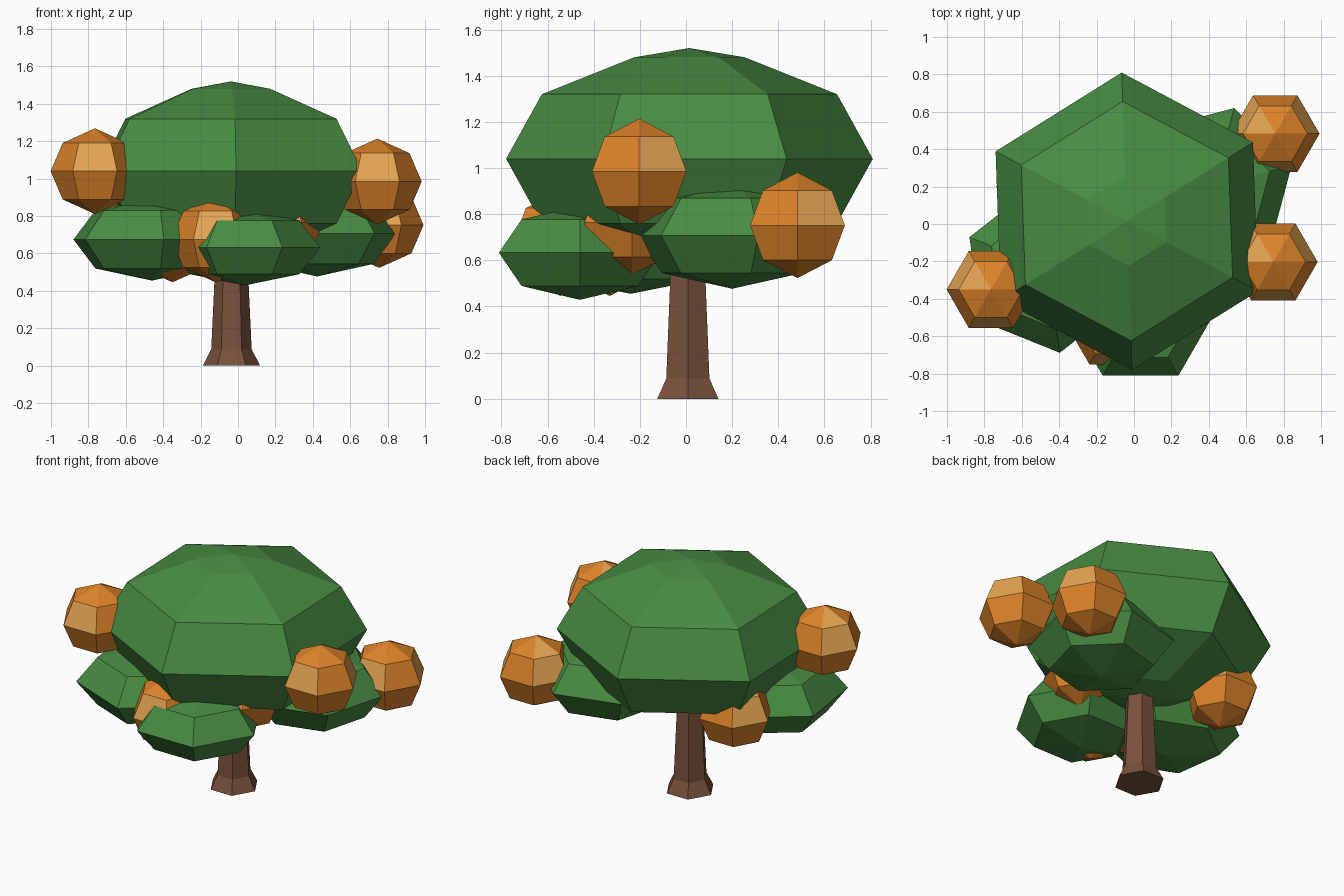
import bpy, bmesh, math

if "Cube" in bpy.data.objects:
    bpy.data.objects.remove(bpy.data.objects["Cube"])


def material(name, rgb):
    m = bpy.data.materials.new(name)
    m.diffuse_color = (*rgb, 1.0)
    m.use_nodes = True
    m.node_tree.nodes["Principled BSDF"].inputs["Base Color"].default_value = m.diffuse_color
    return m


LEAF = material("leaf_green", (0.065, 0.262, 0.055))
ORANGE = material("fruit_orange", (0.72, 0.225, 0.022))
LIGHT = material("fruit_light_orange", (0.77, 0.37, 0.085))
BARK = material("bark_brown", (0.19, 0.083, 0.045))


def lathe(name, profile, center, turn, mats, sides=6):
    """Six-sided solid of revolution; profile holds (radius, height), top to bottom."""
    bm = bmesh.new()
    rings = []
    for r, z in profile:
        if r == 0:
            rings.append([bm.verts.new((0, 0, z))])
            continue
        angles = [math.radians(turn) + math.tau * i / sides for i in range(sides)]
        rings.append([bm.verts.new((r * math.cos(a), r * math.sin(a), z)) for a in angles])
    for up, low in zip(rings, rings[1:]):
        for i in range(sides):
            j = (i + 1) % sides
            if len(up) == 1:
                bm.faces.new((up[0], low[i], low[j]))
            elif len(low) == 1:
                bm.faces.new((up[i], low[0], up[j]))
            else:
                bm.faces.new((up[i], low[i], low[j], up[j]))
    for ring in (rings[0], rings[-1]):
        if len(ring) > 1:
            bm.faces.new(ring)
    bmesh.ops.recalc_face_normals(bm, faces=bm.faces)
    mesh = bpy.data.meshes.new(name)
    bm.to_mesh(mesh)
    bm.free()
    for m in mats:
        mesh.materials.append(m)
    ob = bpy.data.objects.new(name, mesh)
    ob.location = center
    bpy.context.collection.objects.link(ob)
    return ob


def ball_profile(radius, height, steps):
    """Mirror the upper half (radius, height factors) below the equator."""
    upper = [(0, 1)] + steps
    full = upper + [(1, 0)] + [(r, -z) for r, z in reversed(upper)]
    return [(r * radius, z * height) for r, z in full]


# Trunk with flared foot
lathe("trunk", [(0.078, 0.80), (0.088, 0.52), (0.108, 0.088), (0.153, 0)],
      (-0.035, 0.008, 0), 0, [BARK])

# Main crown
lathe("crown", ball_profile(0.795, 0.48, [(0.30, 0.917), (0.805, 0.583)]),
      (-0.038, 0.015, 1.04), 32, [LEAF])

# Lower leaf clumps: name, centre, radius, half height, turn
for name, c, r, h, turn in [
    ("leaf_clump_front", (0.035, -0.46, 0.633), 0.405, 0.204, 0),
    ("leaf_clump_left", (-0.46, -0.24, 0.675), 0.453, 0.22, 38),
    ("leaf_clump_right", (0.423, 0.20, 0.707), 0.435, 0.23, 15),
]:
    lathe(name, ball_profile(r, h, [(0.72, 0.706)]), c, turn, [LEAF])

# Fruit, with some facets lighter
fruit_centers = [
    (0.755, 0.483, 0.752), (0.745, -0.203, 0.985), (-0.765, -0.35, 1.04),
    (-0.12, -0.545, 0.675), (0.22, -0.235, 0.765),
    (-0.50, 0.20, 0.705), (-0.35, -0.33, 0.675),
]
for k, c in enumerate(fruit_centers):
    fruit = lathe(f"fruit_{k + 1}", ball_profile(0.237, 0.229, [(0.727, 0.66)]),
                  c, 0, [ORANGE, LIGHT])
    for f in fruit.data.polygons:
        heading = round(math.degrees(math.atan2(f.normal.y, f.normal.x)))
        upper_band = f.center.z > 0 and len(f.vertices) == 4
        cap = f.center.z > 0 and len(f.vertices) == 3
        if (upper_band and heading in (30, 150, -90)) or (cap and heading == 150):
            f.material_index = 1
